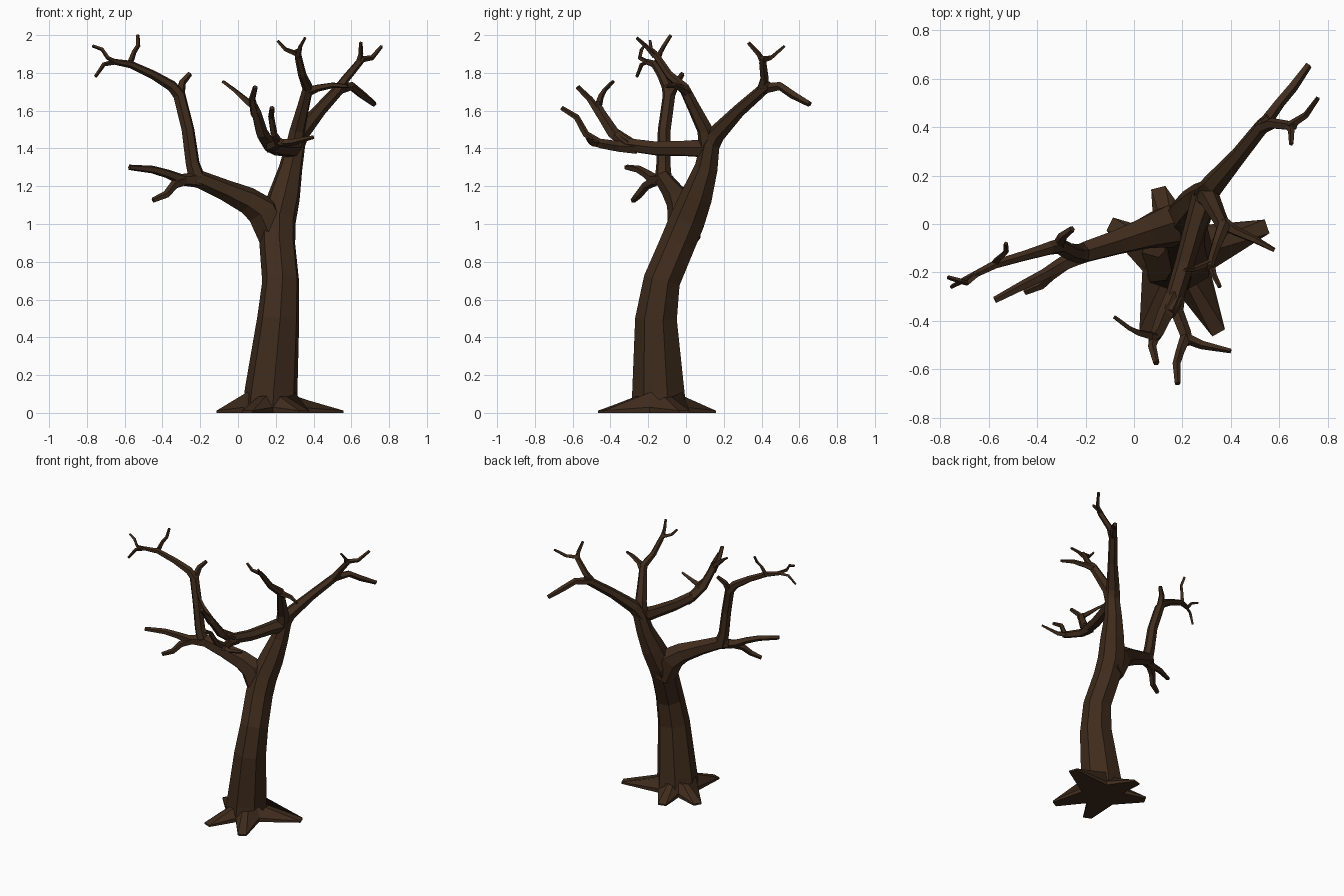
import bpy, bmesh, math
from mathutils import Vector

bark = bpy.data.materials.new("bark")
bark.diffuse_color = (0.05, 0.025, 0.012, 1)


def finish(name, bm):
    bmesh.ops.recalc_face_normals(bm, faces=bm.faces)
    me = bpy.data.meshes.new(name)
    bm.to_mesh(me)
    bm.free()
    me.materials.append(bark)
    ob = bpy.data.objects.new(name, me)
    bpy.context.collection.objects.link(ob)
    return ob


def bridge(bm, rings):
    for a, b in zip(rings, rings[1:]):
        n = len(a)
        for i in range(n):
            bm.faces.new((a[i], a[(i + 1) % n], b[(i + 1) % n], b[i]))
    bm.faces.new(rings[0])
    bm.faces.new(rings[-1])


def limb(name, sides, *pts):
    """Faceted tapering tube through (x, y, z, radius) points."""
    bm = bmesh.new()
    pos = [Vector(p[:3]) for p in pts]
    side, rings = Vector((1, 0.3, 0.1)), []
    for i, p in enumerate(pts):
        t = (pos[min(i + 1, len(pos) - 1)] - pos[max(i - 1, 0)]).normalized()
        if abs(side.normalized().dot(t)) > 0.9:
            side = Vector((0, 0.3, 1))
        side = (side - t * side.dot(t)).normalized()
        up = t.cross(side)
        r = p[3] * 1.06
        rings.append([bm.verts.new(pos[i] + r * (side * math.cos(a) + up * math.sin(a)))
                      for a in (math.tau * k / sides for k in range(sides))])
    bridge(bm, rings)
    return finish(name, bm)


# Trunk, leaning backwards and running on into the right-hand limb
limb("trunk", 7,
     (.175, -.14, .04, .142), (.178, -.142, .12, .135), (.215, -.155, .5, .108),
     (.228, -.125, .7, .095), (.21, -.04, .9, .092), (.212, .01, 1.02, .092),
     (.245, .06, 1.15, .082), (.28, .11, 1.3, .06), (.305, .13, 1.42, .05), (.325, .16, 1.48, .035))

# Root flare: star-shaped skirt with tips and valleys
tips = [(.55, -.01), (.10, .15), (-.10, 0), (.05, -.45), (.35, -.45)]
cx, cy = .175, -.14
bm = bmesh.new()
foot, edge, crown = [], [], []
for i, (x, y) in enumerate(tips):
    nx, ny = tips[(i + 1) % len(tips)]
    a = math.atan2(y - cy, x - cx)
    d = (math.atan2(ny - cy, nx - cx) - a) % math.tau
    length = math.hypot(x - cx, y - cy)
    px, py = -math.sin(a) * .03, math.cos(a) * .03
    spots = [(x - px, y - py, .012, a - .15), (x + px, y + py, .012, a + .15),
             (cx + .15 * math.cos(a + d / 2), cy + .15 * math.sin(a + d / 2), .03, a + d / 2)]
    for sx, sy, h, ang in spots:
        foot.append(bm.verts.new((sx, sy, 0)))
        edge.append(bm.verts.new((sx, sy, h)))
        crown.append(bm.verts.new((cx + .135 * math.cos(ang), cy + .135 * math.sin(ang),
                                   .085 if h < .02 else .11)))
bridge(bm, [foot, edge, crown])
finish("root_flare", bm)

# Left limb with its rising and low forks
limb("left_limb", 6, (.2, -.01, .92, .085), (.13, -.01, 1.07, .085), (.05, -.035, 1.125, .068),
     (-.07, -.075, 1.18, .053), (-.2, -.115, 1.235, .045), (-.27, -.14, 1.24, .03))
limb("left_rising_branch", 6, (-.21, -.12, 1.22, .045), (-.24, -.12, 1.32, .036),
     (-.265, -.115, 1.5, .033), (-.31, -.09, 1.68, .032), (-.35, -.1, 1.73, .028),
     (-.45, -.13, 1.79, .022), (-.57, -.165, 1.845, .019), (-.66, -.21, 1.86, .014))
limb("left_spur", 5, (-.31, -.09, 1.67, .026), (-.295, -.05, 1.75, .019), (-.255, -.02, 1.795, .013))
limb("left_top_twig", 4, (-.575, -.16, 1.84, .016), (-.55, -.135, 1.91, .012),
     (-.528, -.115, 1.945, .011), (-.53, -.08, 2.0, .009))
limb("left_tip_twig_a", 4, (-.64, -.2, 1.855, .014), (-.69, -.245, 1.88, .011),
     (-.72, -.235, 1.925, .01), (-.77, -.22, 1.943, .008))
limb("left_tip_twig_b", 4, (-.64, -.2, 1.86, .014), (-.71, -.235, 1.845, .011), (-.755, -.26, 1.78, .008))
limb("left_low_branch", 5, (-.18, -.11, 1.23, .042), (-.3, -.17, 1.235, .03),
     (-.37, -.21, 1.265, .023), (-.45, -.25, 1.288, .02), (-.575, -.315, 1.3, .014))
limb("left_low_twig", 5, (-.27, -.155, 1.235, .028), (-.34, -.21, 1.205, .023),
     (-.38, -.25, 1.155, .02), (-.45, -.28, 1.125, .014))

# Rear right limb
limb("rear_limb", 6, (.295, .12, 1.4, .05), (.33, .165, 1.48, .045), (.43, .28, 1.6, .033),
     (.53, .405, 1.71, .029), (.565, .44, 1.735, .024))
limb("rear_low_branch", 5, (.53, .405, 1.715, .028), (.6, .5, 1.73, .022),
     (.655, .565, 1.685, .021), (.72, .655, 1.635, .015))
limb("rear_high_branch", 5, (.52, .395, 1.7, .027), (.57, .415, 1.77, .022),
     (.645, .405, 1.86, .019), (.665, .405, 1.88, .014))
limb("rear_twig_a", 4, (.64, .41, 1.855, .017), (.65, .385, 1.9, .013), (.65, .33, 1.96, .009))
limb("rear_twig_b", 4, (.64, .405, 1.87, .017), (.71, .45, 1.88, .013), (.76, .52, 1.94, .009))

# Upright limb between rear and front limbs
limb("upright_limb", 6, (.295, .12, 1.39, .048), (.315, .1, 1.5, .04), (.345, .04, 1.62, .032),
     (.37, -.01, 1.72, .028), (.34, -.09, 1.79, .021), (.32, -.15, 1.88, .018), (.315, -.18, 1.92, .014))
limb("upright_side_branch", 5, (.365, .005, 1.7, .027), (.42, -.03, 1.72, .019),
     (.5, -.065, 1.735, .015), (.58, -.108, 1.73, .009))
limb("upright_twig_a", 4, (.315, -.16, 1.9, .015), (.25, -.185, 1.925, .011), (.21, -.19, 1.97, .008))
limb("upright_twig_b", 4, (.318, -.165, 1.89, .015), (.33, -.21, 1.94, .011), (.355, -.26, 1.985, .008))

# Front limb reaching forward with two forks
limb("front_limb", 6, (.29, .11, 1.4, .05), (.255, 0, 1.4, .042), (.21, -.16, 1.4, .038),
     (.165, -.31, 1.42, .036), (.14, -.37, 1.47, .031))
limb("front_left_branch", 5, (.165, -.3, 1.42, .036), (.125, -.385, 1.48, .032),
     (.095, -.455, 1.59, .026), (.075, -.475, 1.64, .02))
limb("front_left_twig_a", 5, (.09, -.455, 1.58, .024), (.075, -.51, 1.66, .017), (.092, -.575, 1.725, .013))
limb("front_left_twig_b", 4, (.085, -.465, 1.62, .02), (.02, -.45, 1.675, .015),
     (-.02, -.43, 1.71, .011), (-.08, -.385, 1.755, .009))
limb("front_right_branch", 5, (.18, -.26, 1.405, .035), (.175, -.36, 1.41, .028),
     (.21, -.45, 1.425, .025), (.225, -.5, 1.435, .02))
limb("front_right_twig_a", 5, (.215, -.465, 1.43, .023), (.19, -.53, 1.475, .018),
     (.175, -.58, 1.565, .016), (.18, -.66, 1.615, .012))
limb("front_right_twig_b", 4, (.21, -.47, 1.43, .022), (.28, -.5, 1.43, .017), (.4, -.525, 1.46, .009))
